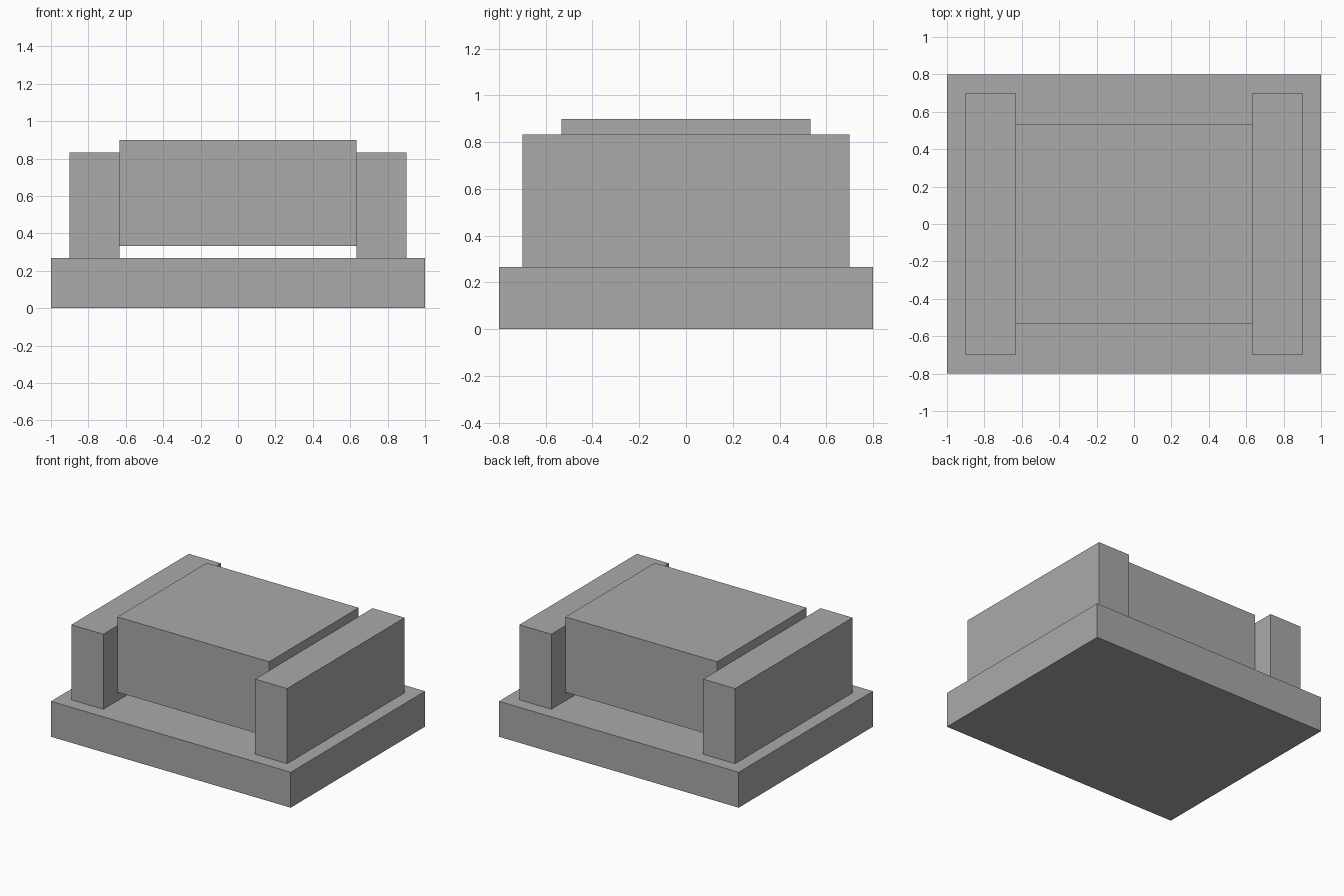
import bpy

if "Cube" in bpy.data.objects:
    bpy.data.objects.remove(bpy.data.objects["Cube"])

# One plain grey for the whole model
grey = bpy.data.materials.new("grey")
grey.diffuse_color = (0.4, 0.4, 0.4, 1.0)
grey.use_nodes = True
grey.node_tree.nodes["Principled BSDF"].inputs["Base Color"].default_value = grey.diffuse_color


def box(name, x, y, z):
    """Axis-aligned box from (min, max) ranges."""
    ranges = (x, y, z)
    bpy.ops.mesh.primitive_cube_add(size=1, location=[(a + b) / 2 for a, b in ranges])
    obj = bpy.context.object
    obj.name = name
    obj.scale = [b - a for a, b in ranges]
    bpy.ops.object.transform_apply(location=False, rotation=False, scale=True)
    obj.data.materials.append(grey)
    return obj


# Base slab
box("base", (-1, 1), (-0.8, 0.8), (0, 0.267))

# Side walls standing on the base
for side, x in (("left", (-0.9, -0.633)), ("right", (0.633, 0.9))):
    box(side + "_wall", x, (-0.7, 0.7), (0.267, 0.833))

# Block held between the walls, clear of the base
box("centre_block", (-0.633, 0.633), (-0.533, 0.533), (0.333, 0.9))
